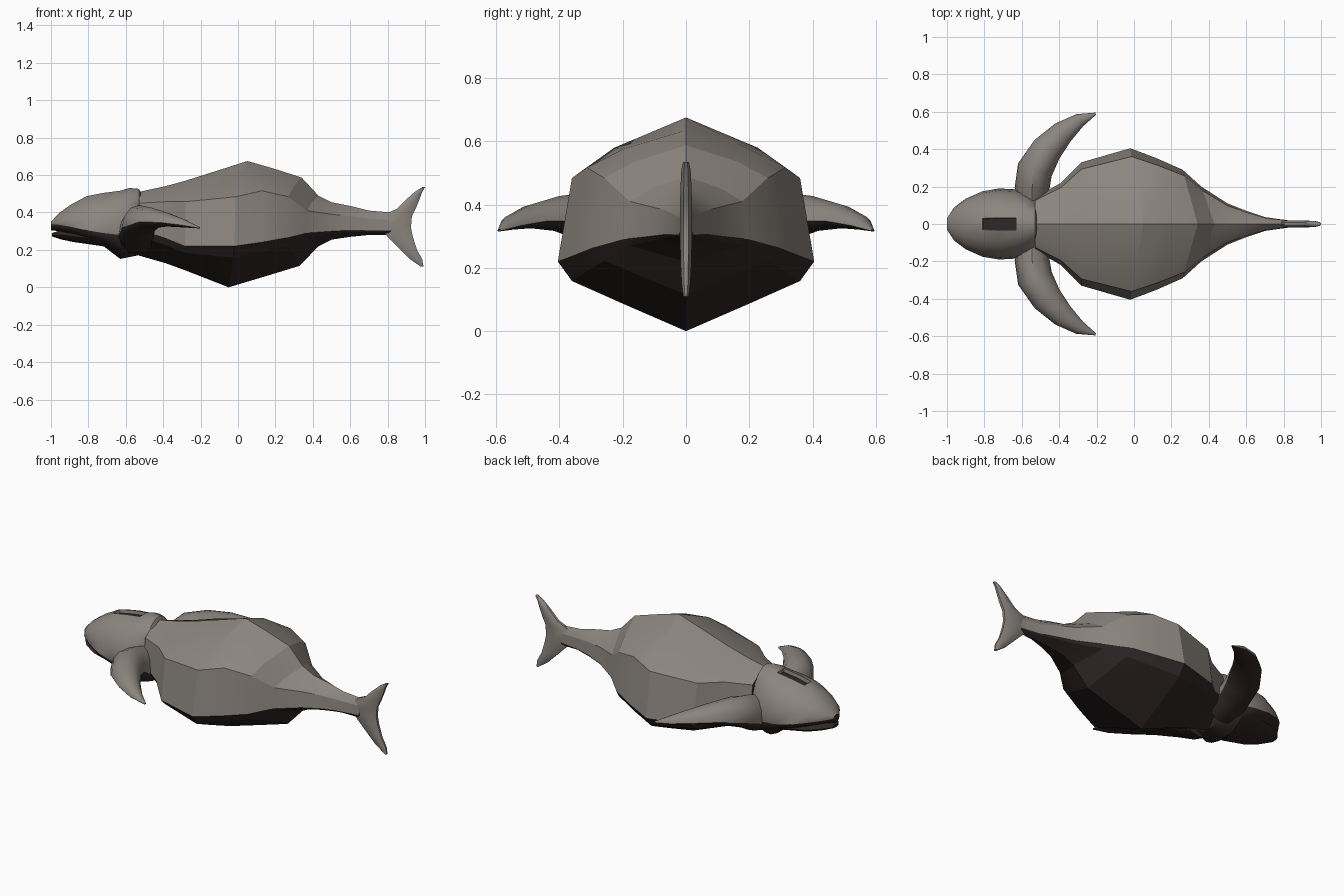
import bpy
import bmesh
from math import sin, cos, pi, radians
from mathutils import Vector

cube = bpy.data.objects.get("Cube")
if cube:
    bpy.data.objects.remove(cube, do_unlink=True)


def material(name, color):
    mat = bpy.data.materials.new(name)
    mat.use_nodes = True
    mat.diffuse_color = color
    bsdf = next(n for n in mat.node_tree.nodes if n.type == 'BSDF_PRINCIPLED')
    bsdf.inputs["Base Color"].default_value = color
    bsdf.inputs["Roughness"].default_value = 0.8
    return mat


MATERIALS = [material("stone grey", (0.26, 0.235, 0.21, 1)),
             material("dark brown", (0.03, 0.02, 0.02, 1))]


def loft(name, rings, dark_strips=(), angle=25, recess=None):
    """Skin a list of equal rings; strips along the length may be dark."""
    bm = bmesh.new()
    rows = [[bm.verts.new(p) for p in ring] for ring in rings]
    count = len(rows[0])
    sunk = []
    for i in range(len(rows) - 1):
        a, b = rows[i], rows[i + 1]
        for j in range(count):
            k = (j + 1) % count
            face = bm.faces.new((a[j], a[k], b[k], b[j]))
            face.material_index = int(j in dark_strips)
            if recess and j == recess[0] and i in recess[1]:
                sunk.append(face)
    for row in (rows[0], rows[-1]):
        bm.faces.new(row).material_index = int(len(dark_strips) > 0)
    bmesh.ops.recalc_face_normals(bm, faces=bm.faces)
    if sunk:
        bmesh.ops.inset_region(bm, faces=sunk, thickness=0.004, depth=-0.02)
        for face in sunk:
            face.material_index = 1
    mesh = bpy.data.meshes.new(name)
    bm.to_mesh(mesh)
    bm.free()
    for mat in MATERIALS:
        mesh.materials.append(mat)
    obj = bpy.data.objects.new(name, mesh)
    bpy.context.collection.objects.link(obj)
    bpy.ops.object.select_all(action='DESELECT')
    obj.select_set(True)
    bpy.context.view_layer.objects.active = obj
    bpy.ops.object.shade_smooth_by_angle(angle=radians(angle))
    return obj


def oval(center, side, top, bottom, count, start=0.0):
    """Upright ring with separate heights above and below its widest line."""
    ring = []
    for k in range(count):
        a = start + 2 * pi * k / count
        rise = top if cos(a) > 0 else bottom
        ring.append(center + side * sin(a) + Vector((0, 0, rise * cos(a))))
    return ring


# Body and tail stock: angular section with a ridge on the back and the belly
def body_ring(x, top, bottom, w, mid, shoulder=0.58, lean_top=0, lean_bottom=0):
    up, down = top - mid, mid - bottom
    half = [(0, 1), (0.56, (1 + shoulder) / 2), (0.89, shoulder), (1, 0),
            (0.89, -0.28), (0.5, -0.6), (0, -1)]
    full = half + [(-f, h) for f, h in half[-2:0:-1]]
    return [(x + (1 - abs(f)) * (lean_top if h > 0 else lean_bottom), f * w,
             mid + h * (up if h > 0 else down)) for f, h in full]


stations = [(-0.53, 0.51, 0.17, 0.14, 0.31, 0.7),
            (-0.39, 0.54, 0.13, 0.22, 0.265, 0.7),
            (-0.28, 0.57, 0.09, 0.33, 0.22, 0.68),
            (-0.02, 0.675, 0, 0.405, 0.22, 0.58, 0.07, -0.03),
            (0.12, 0.635, 0.06, 0.352, 0.24, 0.7, 0.07, 0.03),
            (0.26, 0.587, 0.115, 0.29, 0.265, 0.68, 0.08, 0.07),
            (0.36, 0.49, 0.22, 0.2, 0.29, 0.6, 0.07, 0.07),
            (0.5, 0.455, 0.255, 0.11, 0.3),
            (0.6, 0.435, 0.27, 0.07, 0.305),
            (0.7, 0.41, 0.28, 0.037, 0.305),
            (0.82, 0.4, 0.28, 0.02, 0.305)]
loft("body", [body_ring(*s) for s in stations], range(3, 9), 20)

# Head: rounded section with a sunken blowhole in the top strip
head = [(-1, 0.35, 0.305, 0.03, 0.335),
        (-0.96, 0.395, 0.3, 0.09, 0.335),
        (-0.9, 0.44, 0.28, 0.135, 0.325),
        (-0.81, 0.49, 0.25, 0.175, 0.305),
        (-0.72, 0.508, 0.22, 0.19, 0.29),
        (-0.63, 0.52, 0.15, 0.185, 0.28),
        (-0.58, 0.535, 0.16, 0.165, 0.29),
        (-0.53, 0.53, 0.17, 0.135, 0.3),
        (-0.51, 0.49, 0.2, 0.11, 0.3)]
loft("head", [oval(Vector((x, 0, mid)), Vector((0, w, 0)), top - mid, mid - low,
                   18, pi / 18) for x, top, low, w, mid in head],
     range(4, 13), 35, recess=(17, (3, 4)))

# Lower jaw, parted from the snout by the short mouth gap
jaw = [(-0.995, 0.29, 0.272, 0.03), (-0.95, 0.305, 0.257, 0.085),
       (-0.88, 0.3, 0.242, 0.125), (-0.74, 0.29, 0.222, 0.15),
       (-0.66, 0.28, 0.21, 0.13)]
loft("lower_jaw", [oval(Vector((x, 0, (top + low) / 2)), Vector((0, w, 0)),
                        (top - low) / 2, (top - low) / 2, 12)
                   for x, top, low, w in jaw], range(12), 35)

# Flippers: swept-back horns, dark underneath
fin = [(-0.545, 0.1, 0.39, 0.18, 0.09), (-0.545, 0.19, 0.42, 0.21, 0.093),
       (-0.53, 0.29, 0.44, 0.27, 0.096), (-0.465, 0.4, 0.427, 0.315, 0.083),
       (-0.38, 0.49, 0.4, 0.325, 0.063), (-0.29, 0.555, 0.365, 0.32, 0.037),
       (-0.205, 0.59, 0.322, 0.315, 0.006)]
for name, sign in (("front_flipper", -1), ("back_flipper", 1)):
    path = [Vector((x, sign * y, 0)) for x, y, *_ in fin]
    rings = []
    for i, (x, y, top, low, w) in enumerate(fin):
        along = path[min(i + 1, len(fin) - 1)] - path[max(i - 1, 0)]
        side = Vector((-along.y, along.x, 0)).normalized() * w
        mid = low + 0.3 * (top - low)
        rings.append(oval(path[i] + Vector((0, 0, mid)), side,
                          top - mid, mid - low, 12))
    loft(name, rings, range(3, 9), 40)

# Upright tail fluke: thin blunt sections stacked from the lower to the upper tip
fluke = [(0.11, 0.978, 0.992, 0.009), (0.15, 0.92, 0.985, 0.015),
         (0.2, 0.87, 0.957, 0.018), (0.27, 0.8, 0.935, 0.02),
         (0.32, 0.76, 0.925, 0.021), (0.38, 0.76, 0.93, 0.021),
         (0.42, 0.85, 0.95, 0.02), (0.47, 0.9, 0.97, 0.018),
         (0.51, 0.945, 0.985, 0.016), (0.535, 0.985, 1, 0.01)]
loft("tail_fluke", [[((a + b) / 2 + (b - a) * 0.54 * cos(pi * (k + 0.5) / 4),
                      t * sin(pi * (k + 0.5) / 4), z) for k in range(8)]
                    for z, a, b, t in fluke], (), 40)
